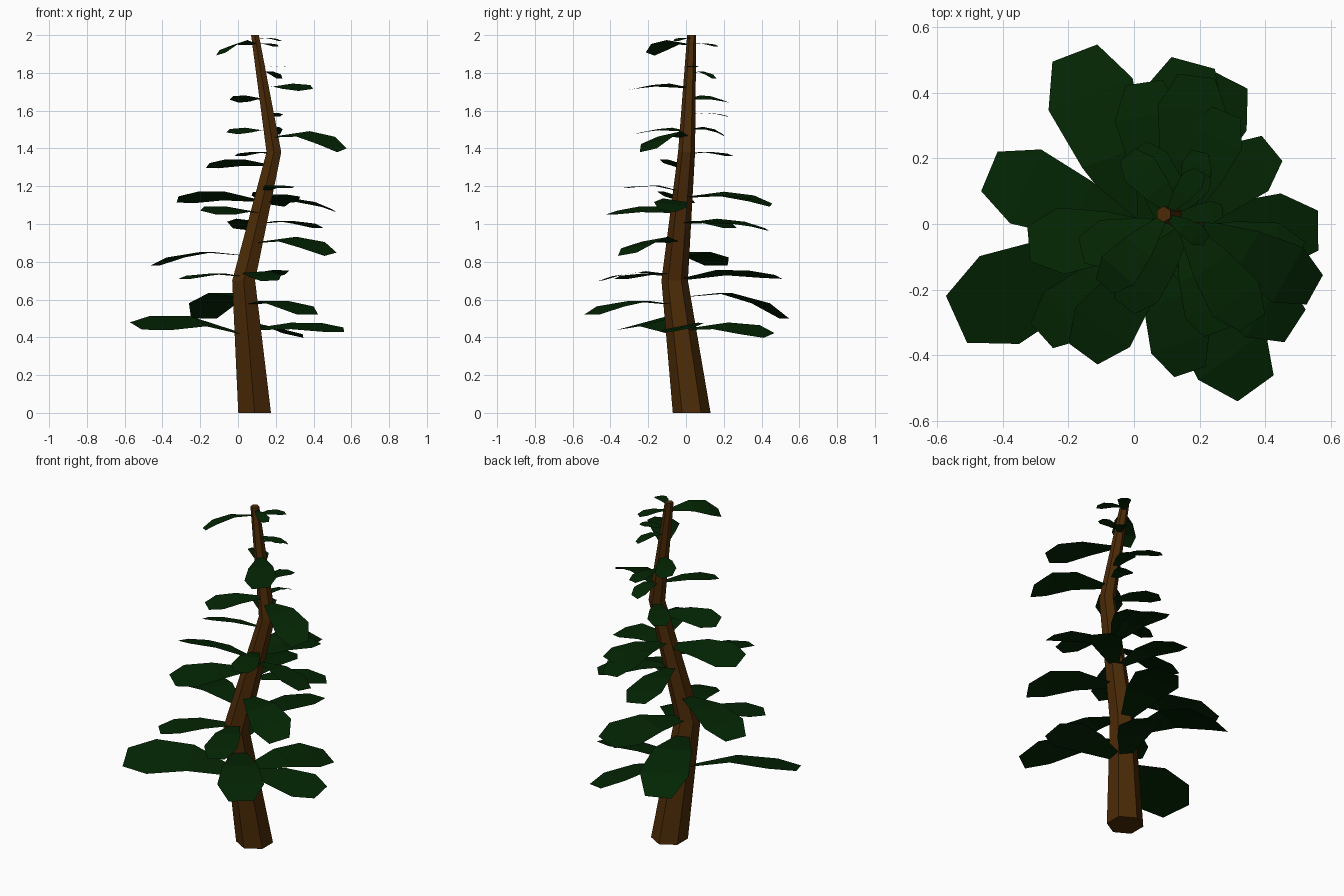
import bpy, bmesh, math
from mathutils import Vector

cube = bpy.data.objects.get("Cube")
if cube:
    bpy.data.objects.remove(cube, do_unlink=True)


def material(name, color):
    mat = bpy.data.materials.new(name)
    mat.use_nodes = True
    mat.diffuse_color = (*color, 1)
    shader = mat.node_tree.nodes["Principled BSDF"]
    shader.inputs["Base Color"].default_value = (*color, 1)
    shader.inputs["Roughness"].default_value = 1
    return mat


def finish(name, bm, mat):
    mesh = bpy.data.meshes.new(name)
    bm.to_mesh(mesh)
    bm.free()
    mesh.materials.append(mat)
    obj = bpy.data.objects.new(name, mesh)
    bpy.context.collection.objects.link(obj)
    return obj


bark = material("bark brown", (.07, .023, .002))
needles = material("dark green", (.001, .018, .001))

# Trunk: bent, tapering six-sided tube, as (centre, radius) rings
RINGS = [(Vector((.088, .03, 0)), .1), (Vector((.03, -.06, .7)), .07),
         (Vector((.19, .003, 1.38)), .045), (Vector((.09, .03, 2)), .024)]


def trunk_centre(z):
    for (low, _), (high, _) in zip(RINGS, RINGS[1:]):
        if z <= high.z:
            return low.lerp(high, (z - low.z) / (high.z - low.z))
    return RINGS[-1][0].copy()


bm = bmesh.new()
loops = []
for centre, radius in RINGS:
    angles = [math.pi / 2 + k * math.tau / 6 for k in range(6)]
    loops.append([bm.verts.new(centre + Vector((math.cos(a), math.sin(a), 0)) * radius)
                  for a in angles])
for low, high in zip(loops, loops[1:]):
    for k in range(6):
        n = (k + 1) % 6
        bm.faces.new((low[k], low[n], high[n], high[k]))
bm.faces.new(loops[0][::-1])
bm.faces.new(loops[-1])
finish("trunk", bm, bark)


# Branch: thin arched blade, narrow at the trunk and blunt at the tip
def branch(name, x, y, base_z, tip_z, roll=0):
    base = trunk_centre(base_z)
    reach = Vector((x - base.x, y - base.y, 0))
    length = reach.length
    side = Vector((-reach.y, reach.x, 0)).normalized() + Vector((0, 0, roll))
    peak = max(base_z, tip_z) + .04 * length
    # distance along, height, half width
    stations = [(0, base_z, .03 * length),
                (.45, peak, .17 * length),
                (.78, peak * .6 + tip_z * .4, .225 * length),
                (1, tip_z, .12 * length)]
    bm = bmesh.new()
    rows = []
    for along, z, half in stations:
        mid = Vector((base.x, base.y, z)) + reach * along
        rows.append([bm.verts.new(mid - side * half), bm.verts.new(mid + side * half)])
    for a, b in zip(rows, rows[1:]):
        bm.faces.new((a[0], b[0], b[1], a[1]))
    finish(name, bm, needles)


# Tip x, tip y, base height, tip height, optional roll
BRANCHES = [
    (-.54, -.29, .41, .46, -.25), (.56, -.02, .44, .44, .2), (.29, .44, .44, .41, .2),
    (-.18, .52, .61, .5), (.37, -.5, .57, .52), (-.28, -.34, .72, .71),
    (.17, -.45, .73, .7, .05), (.18, .49, .7, .72, -.15), (-.44, .16, .83, .78),
    (.49, -.31, .9, .84, .15), (.42, .23, 1, .98), (.03, .43, 1, .97, .12),
    (.19, .45, 1.14, 1.1, .15), (.28, .34, 1.14, 1.13), (.51, -.1, 1.11, 1.07, -.15),
    (-.32, -.06, 1.12, 1.13, .3), (-.155, -.395, 1.06, 1.06, -.2), (.25, -.33, 1.17, 1.19),
    (-.16, -.08, 1.31, 1.31, .3), (.01, .23, 1.37, 1.36), (.55, -.2, 1.46, 1.39, .2),
    (-.03, -.25, 1.49, 1.48, -.12), (.2, .2, 1.5, 1.47, -.2), (.2, .22, 1.58, 1.57),
    (-.02, .21, 1.66, 1.65, .25), (.36, -.3, 1.72, 1.71, .12), (.22, .15, 1.8, 1.77),
    (.27, .04, 1.83, 1.83), (-.09, -.19, 1.95, 1.9, .25), (.2, .16, 1.95, 1.94),
    (.22, -.05, 1.98, 1.97),
]
for number, values in enumerate(BRANCHES):
    branch(f"branch_{number + 1}", *values)
